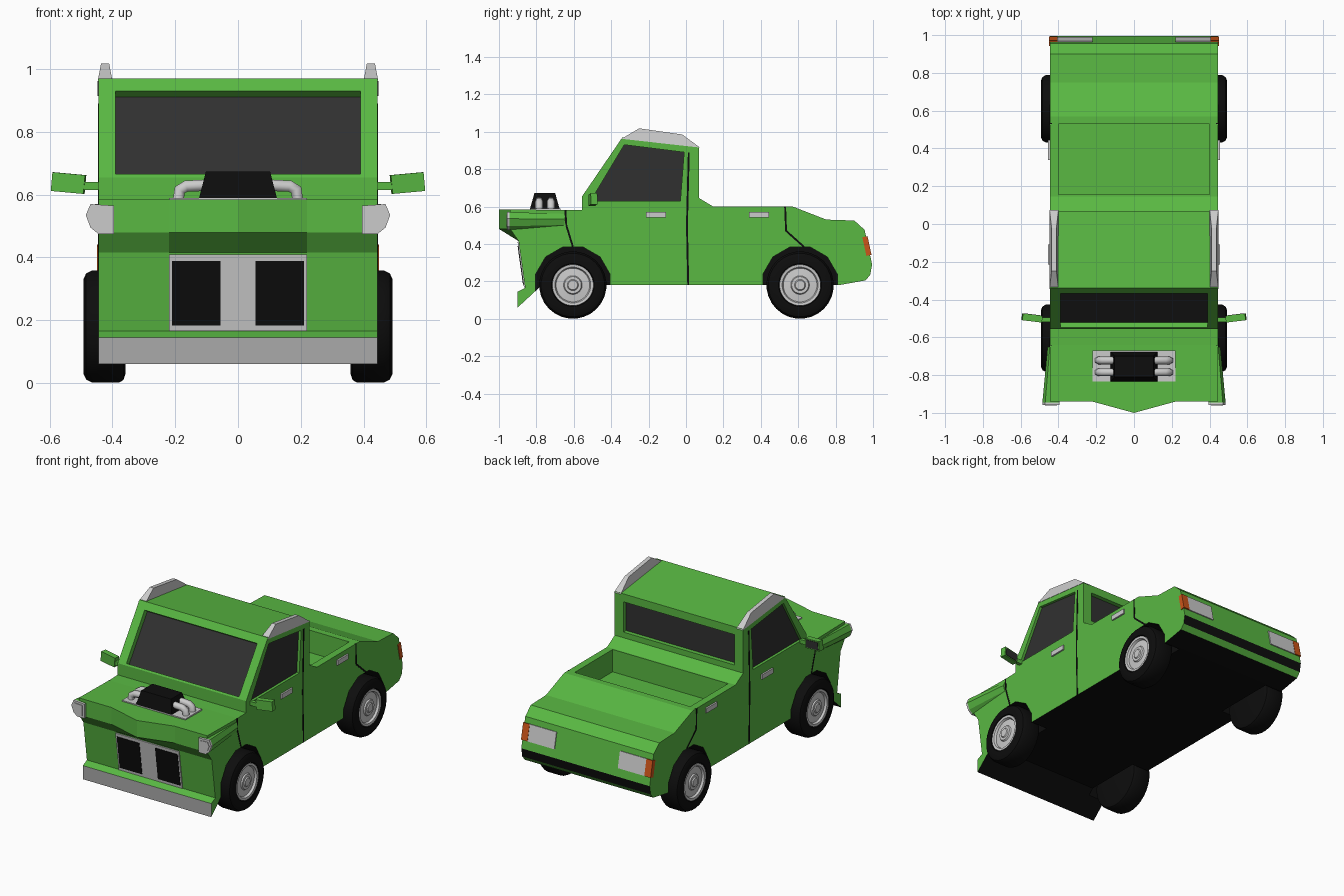
import bpy, bmesh, math
from mathutils import Matrix, Vector

if "Cube" in bpy.data.objects:
    bpy.data.objects.remove(bpy.data.objects["Cube"])


def material(name, r, g, b):
    m = bpy.data.materials.new(name)
    m.diffuse_color = (r, g, b, 1)
    m.use_nodes = True
    m.node_tree.nodes["Principled BSDF"].inputs["Base Color"].default_value = m.diffuse_color
    return m


GREEN = material("green", 0.10, 0.48, 0.055)
BLACK = material("black", 0.004, 0.004, 0.004)
GLASS = material("dark_glass", 0.03, 0.03, 0.03)
ORANGE = material("orange", 0.6, 0.09, 0.01)
GREY = material("grey", 0.4, 0.4, 0.4)


def finish(name, bm, *mats):
    bmesh.ops.remove_doubles(bm, verts=bm.verts, dist=1e-5)
    bmesh.ops.recalc_face_normals(bm, faces=bm.faces)
    me = bpy.data.meshes.new(name)
    bm.to_mesh(me)
    bm.free()
    ob = bpy.data.objects.new(name, me)
    bpy.context.collection.objects.link(ob)
    for m in mats:
        if m:
            me.materials.append(m)
    return ob


def skin(bm, rings, mats=None):
    """Join rings of points into a closed skin with end caps."""
    vs = [[bm.verts.new(p) for p in ring] for ring in rings]
    n = len(vs[0])
    for a, b in zip(vs, vs[1:]):
        for i in range(n):
            j = (i + 1) % n
            f = bm.faces.new((a[i], a[j], b[j], b[i]))
            f.material_index = mats[i] if mats else 0
    bm.faces.new(vs[0])
    bm.faces.new(vs[-1])


def prism(name, pts, x0, x1, mat=None, taper=None):
    """Extrude a (y, z) outline along x; taper=(z, factor) narrows the top."""
    bm = bmesh.new()
    skin(bm, [[(x, y, z) for y, z in pts] for x in (x0, x1)])
    if taper:
        mid = (x0 + x1) / 2
        for v in bm.verts:
            if v.co.z > taper[0]:
                v.co.x = mid + (v.co.x - mid) * taper[1]
    return finish(name, bm, mat)


def rect(y0, y1, z0, z1):
    return [(y0, z0), (y1, z0), (y1, z1), (y0, z1)]


def slab(a, b, t0, t1):
    """Outline of a strip along a-b, from offset t0 to t1 on its left side."""
    a, b = Vector(a), Vector(b)
    d = (b - a).normalized()
    n = Vector((-d.y, d.x))
    return [tuple(p) for p in (a + n * t0, b + n * t0, b + n * t1, a + n * t1)]


def lathe(name, prof, s, y, z, n, mat=None):
    """Revolve an (x, radius) profile round the axle; s picks the side."""
    bm = bmesh.new()
    rows = [[bm.verts.new((s * x, y + r * math.sin((k + .5) * math.tau / n),
                           z + r * math.cos((k + .5) * math.tau / n)))
             for k in range(n)] for x, r in prof]
    for a, b in zip(rows, rows[1:]):
        for k in range(n):
            j = (k + 1) % n
            bm.faces.new((a[k], a[j], b[j], b[k]))
    bmesh.ops.dissolve_degenerate(bm, edges=bm.edges, dist=1e-5)
    return finish(name, bm, mat)


def box(name, size, matrix, mat=None):
    bm = bmesh.new()
    bmesh.ops.create_cube(bm, size=1, matrix=matrix @ Matrix.Diagonal((*size, 1)))
    return finish(name, bm, mat)


# Body: side outline (y, z, nose bulge, material of the next face)
outline = [
    (-.90, .06, 0, 2), (-.90, .145, 0, 0), (-.86, .165, 0, 0), (-.895, .415, 0, 0),
    (-.94, .48, 1, 0), (-.94, .585, 1, 0), (-.64, .58, 0, 0), (-.555, .582, 0, 0),
    (-.555, .655, 0, 0), (-.34, .97, 0, 0), (.07, .92, 0, 0), (.07, .645, 0, 0),
    (.145, .60, 0, 0), (.57, .60, 0, 0), (.75, .53, 0, 0), (.90, .525, 0, 0),
    (.955, .475, 0, 0), (.995, .29, 0, 1), (.985, .235, 0, 0), (.96, .205, 0, 1),
    (.82, .18, 0, 1), (-.77, .18, 0, 1)]
stations = [(-.445, 0), (-.22, 0), (0, .06), (.22, 0), (.445, 0)]
bm = bmesh.new()
skin(bm, [[(x, y - k * bulge, z) for y, z, k, _ in outline] for x, bulge in stations],
     [p[3] for p in outline])
body = finish("body", bm, GREEN, BLACK, GREY)

# Openings: windows, load bed and wheel arches
screen = ((-.548, .665), (-.367, .93))
back = ((.07, .87), (.07, .68))
door_window = [(-.51, .63), (-.33, .93), (-.01, .89), (-.03, .63)]
cutters = [
    prism("windscreen_cut", slab(*screen, -.035, .05), -.39, .39, GREEN),
    prism("rear_window_cut", slab(*back, -.03, .05), -.385, .385, GREEN),
    prism("bed_cut", rect(.155, .53, .46, .8), -.40, .40, GREEN)]
for s in (-1, 1):
    cutters.append(prism("door_window_cut", door_window, s * .425, s * .5, GREEN))
    for y in (-.605, .61):
        cutters.append(lathe("arch_cut", [(.33, 0), (.33, .206), (.6, .206), (.6, 0)],
                             s, y, .185, 12, BLACK))
bpy.context.view_layer.objects.active = body
for c in cutters:
    mod = body.modifiers.new("cut", 'BOOLEAN')
    mod.operation, mod.solver, mod.object = 'DIFFERENCE', 'EXACT', c
    mod.material_mode = 'TRANSFER'
    bpy.ops.object.modifier_apply(modifier=mod.name)
    bpy.data.objects.remove(c)

# Glass
prism("windscreen", slab(*screen, -.045, -.032), -.392, .392, GLASS)
prism("rear_window", slab(*back, -.04, -.027), -.387, .387, GLASS)

# Grille with two dark openings
front = lambda z: (-.86 - .14 * (z - .165), z)
prism("grille", slab(front(.167), front(.41), -.01, .006), -.22, .22)

# Engine on the hood
prism("engine_plate", rect(-.835, -.67, .56, .59), -.22, .22)
prism("engine_block", [(-.835, .585), (-.675, .585), (-.70, .673), (-.81, .673)],
      -.125, .125, BLACK, (.65, .82))

seams = [[(.012, .18), (.005, .50), (.015, .89)],
         [(-.645, .58), (-.64, .50), (-.605, .385)],
         [(.53, .60), (.535, .47), (.63, .385)]]
lamp = [(.395, .565), (.47, .57), (.485, .535), (.47, .495), (.445, .475), (.395, .475)]


def scaled(pts, k, cx=.437, cz=.523):
    return [(cx + (x - cx) * k, cz + (z - cz) * k) for x, z in pts]


for s in (-1, 1):
    prism("door_window", door_window, s * .40, s * .428, GLASS)
    prism("grille_opening", slab(front(.185), front(.39), -.01, .009), s * .055, s * .21, BLACK)

    # Grey roof fins
    prism("roof_fin", [(-.345, .962), (-.25, 1.018), (-.02, .985), (.075, .915)],
          s * .40, s * .447, None, (.975, .55))

    # Headlight pods tapering into the fenders
    for name, k, y0, y1, k1, mat in (("headlight_pod", 1, -.945, -.65, .8, GREEN),
                                     ("headlight_rim", 1, -.957, -.945, 1, None),
                                     ("headlight_lens", .72, -.961, -.95, .72, None)):
        bm = bmesh.new()
        shift = -.018 if mat else 0
        skin(bm, [[(s * x, y0, z) for x, z in scaled(lamp, k)],
                  [(s * (x + shift), y1, z) for x, z in scaled(lamp, k1)]])
        finish(name, bm, mat)

    # Tail lights
    tail = ((.9626, .44), (.984, .34))
    prism("tail_light", slab(*tail, -.01, .006), s * .22, s * .405)
    prism("tail_indicator", slab(*tail, -.02, .008), s * .405, s * .449, ORANGE)

    # Panel gaps and handles
    for line in seams:
        for a, b in zip(line, line[1:]):
            prism("panel_gap", slab(a, b, -.005, .005), s * .435, s * .4465, BLACK)
    for y in (-.215, .338):
        prism("door_handle", rect(y, y + .107, .54, .57), s * .44, s * .455)

    # Wing mirrors
    turn = (Matrix.Translation((s * .54, -.498, .637)) @ Matrix.Rotation(s * .12, 4, 'Z')
            @ Matrix.Rotation(-s * .09, 4, 'Y'))
    box("mirror_shell", (.105, .035, .06), turn, GREEN)
    box("mirror_glass", (.09, .006, .047), turn @ Matrix.Translation((0, .017, 0)), GLASS)
    prism("mirror_stalk", rect(-.518, -.495, .615, .64), s * .44, s * .50, GREEN)

    # Exhaust pipes
    for y in (-.785, -.722):
        cu = bpy.data.curves.new("engine_pipe", 'CURVE')
        cu.dimensions, cu.bevel_depth, cu.bevel_resolution = '3D', .021, 1
        cu.use_fill_caps = True
        path = [(.10, .63), (.165, .627), (.186, .615), (.19, .58)]
        sp = cu.splines.new('POLY')
        sp.points.add(len(path) - 1)
        for p, (x, z) in zip(sp.points, path):
            p.co = (s * x, y, z, 1)
        bpy.context.collection.objects.link(bpy.data.objects.new("engine_pipe", cu))

    # Wheels
    for y in (-.605, .61):
        tyre = lathe("tyre", [(.36, 0), (.358, .15), (.365, .172), (.38, .18), (.465, .18),
                              (.484, .17), (.493, .15), (.492, .115), (.47, .108), (.47, 0)],
                     s, y, .18, 28, BLACK)
        rim = lathe("wheel_rim", [(.468, .112), (.489, .110), (.487, .096), (.474, .09),
                                  (.478, .05), (.486, .045), (.486, .03), (.492, .025),
                                  (.492, 0)], s, y, .18, 28)
        for ob in (tyre, rim):
            bpy.ops.object.select_all(action='DESELECT')
            ob.select_set(True)
            bpy.context.view_layer.objects.active = ob
            bpy.ops.object.shade_smooth_by_angle(angle=math.radians(30))
